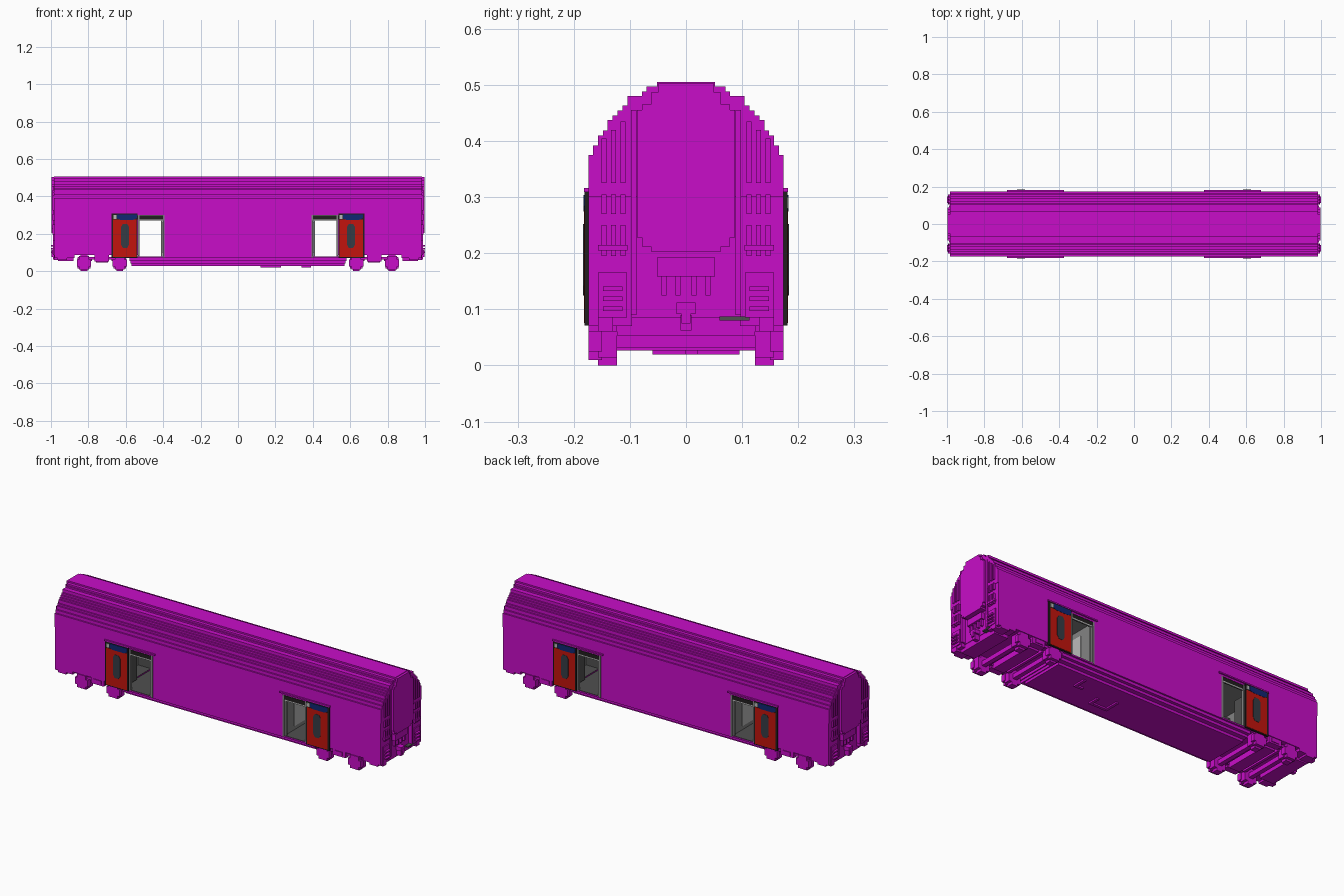
import bpy, bmesh, math

if "Cube" in bpy.data.objects:
    bpy.data.objects.remove(bpy.data.objects["Cube"])


def material(name, r, g, b):
    m = bpy.data.materials.new(name)
    m.use_nodes = True
    m.diffuse_color = (r, g, b, 1)
    m.node_tree.nodes["Principled BSDF"].inputs["Base Color"].default_value = (r, g, b, 1)
    return m


MAGENTA = material("magenta paint", 0.58, 0.004, 0.58)
RED = material("door red", 0.54, 0.007, 0.004)
NAVY = material("navy", 0.005, 0.02, 0.17)
BLACK = material("rubber black", 0.015, 0.013, 0.013)
GLASS = material("dark glass", 0.035, 0.045, 0.06)
DARK = material("dark grey", 0.08, 0.08, 0.08)
GREY = material("mid grey", 0.23, 0.23, 0.23)
LIGHT = material("light grey", 0.5, 0.5, 0.5)


def finish(name, mat, bm):
    bmesh.ops.recalc_face_normals(bm, faces=bm.faces)
    me = bpy.data.meshes.new(name)
    bm.to_mesh(me)
    bm.free()
    me.materials.append(mat)
    ob = bpy.data.objects.new(name, me)
    bpy.context.collection.objects.link(ob)
    return ob


def boxes(name, mat, items, mx=False, my=False):
    """One object from boxes (x0, x1, y0, y1, z0, z1), optionally mirrored in x and y."""
    bm = bmesh.new()
    for x0, x1, y0, y1, z0, z1 in items:
        for sx in ((1, -1) if mx else (1,)):
            for sy in ((1, -1) if my else (1,)):
                vs = bmesh.ops.create_cube(bm, size=1)["verts"]
                for v in vs:
                    v.co = (sx * ((x0 + x1) / 2 + v.co.x * (x1 - x0)),
                            sy * ((y0 + y1) / 2 + v.co.y * (y1 - y0)),
                            (z0 + z1) / 2 + v.co.z * (z1 - z0))
    return finish(name, mat, bm)


def prism(name, mat, outline, a, b, axis="x"):
    """Outline (u, z) extruded from a to b along x or y."""
    bm = bmesh.new()
    place = (lambda u, z: (a, u, z)) if axis == "x" else (lambda u, z: (u, a, z))
    face = bm.faces.new([bm.verts.new(place(u, z)) for u, z in outline])
    out = bmesh.ops.extrude_face_region(bm, geom=[face])["geom"]
    d = (b - a, 0, 0) if axis == "x" else (0, b - a, 0)
    bmesh.ops.translate(bm, vec=d, verts=[v for v in out if isinstance(v, bmesh.types.BMVert)])
    return finish(name, mat, bm)


def stepped(steps, z0):
    """Symmetric staircase outline from (half width, top) steps above z0."""
    right, z = [], z0
    for y, top in steps:
        right += [(y, z), (y, top)]
        z = top
    return right + [(-y, z) for y, z in reversed(right)]


# Roof: stepped arch over the whole length
ROOF = [(.174, .375), (.166, .392), (.157, .41), (.148, .419), (.14, .437), (.131, .445),
        (.122, .454), (.113, .463), (.104, .48), (.078, .488), (.07, .497), (.052, .505)]
prism("roof_shell", MAGENTA, stepped(ROOF, .30), -.985, .985)

# Lower body between the roof and the floor, leaving the vestibules open
W = .174
boxes("middle_body", MAGENTA, [(-.395, .395, -W, W, .07, .30)])
boxes("end_body", MAGENTA, [
    (.66, .965, -W, W, .085, .30),
    (.875, .945, .123, W, .07, .09), (.915, .965, .123, W, .06, .09)], mx=True, my=True)
boxes("corner_pillars", MAGENTA, [(.96, .982, .096, W, .07, .30)], mx=True, my=True)
boxes("vestibule_side_walls", MAGENTA, [(.533, .66, .162, W, .085, .30)], mx=True, my=True)
boxes("vestibule_base", MAGENTA, [(.39, .58, -W, W, .07, .077), (.575, .67, -W, W, .083, .088)], mx=True)

# Vestibule lining
boxes("vestibule_floor", DARK, [(.395, .58, -.172, .172, .076, .079),
                               (.575, .66, -.16, .16, .087, .09)], mx=True)
boxes("vestibule_walls", GREY, [(.394, .402, -.17, .17, .078, .30),
                               (.652, .661, -.161, .161, .088, .30),
                               (.534, .652, .156, .163, .088, .30)], mx=True, my=True)
boxes("vestibule_ceiling", GREY, [(.395, .66, -.172, .172, .293, .301)], mx=True)
boxes("inner_panels", LIGHT, [(.402, .405, -.09, .09, .10, .26)], mx=True)
boxes("inner_lockers", DARK, [(.56, .652, .07, .156, .088, .27)], mx=True, my=True)

# Door frames, heads and rain strips
boxes("opening_frame", GREY, [(.392, .400, .165, .176, .072, .30),
                             (.404, .411, .160, .172, .078, .29),
                             (.526, .535, .162, .176, .078, .30)], mx=True, my=True)
boxes("opening_head", BLACK, [(.400, .536, .160, .175, .276, .298)], mx=True, my=True)
boxes("opening_head_strip", LIGHT, [(.402, .534, .170, .1755, .270, .277)], mx=True, my=True)
boxes("rain_strip", MAGENTA, [(.375, .68, .170, .182, .309, .316)], mx=True, my=True)
boxes("door_surround", BLACK, [(.536, .677, .172, .1805, .071, .309)], mx=True, my=True)
boxes("door_leaf", RED, [(.542, .667, .179, .182, .076, .276)], mx=True, my=True)

# Door window, sign band and marker lamp on each of four doors
WINDOW = [(-.012, .125), (.012, .125), (.022, .142), (.022, .235), (.012, .252),
          (-.012, .252), (-.022, .235), (-.022, .142)]
for side, sy in (("front", -1), ("back", 1)):
    for end, cx in (("left", .604), ("right", -.604)):
        label = f"{side}_{end}"
        prism(f"{label}_door_window", GLASS, [(cx + u, z) for u, z in WINDOW],
              sy * .18, sy * .1835, axis="y")
        s = -sy  # sign band starts beside the lamp
        x = lambda u: cx + s * u
        band = [(-.042, .281), (-.025, .274), (.045, .274), (.063, .284), (.063, .304), (-.042, .304)]
        prism(f"{label}_door_sign", NAVY, [(x(u), z) for u, z in band],
              sy * .18, sy * .183, axis="y")
        a, b = sorted((x(-.062), x(-.046)))
        y0, y1 = sorted((sy * .18, sy * .183))
        boxes(f"{label}_door_lamp", LIGHT, [(a, b, y0, y1, .280, .300)])

# End wall: raised stepped gangway panel
half = [(.052, .203), (.062, .203), (.062, .212), (.078, .212), (.078, .228), (.087, .228),
        (.087, .455), (.078, .455), (.078, .465), (.062, .465), (.062, .486), (.05, .486), (.05, .502)]
PANEL = half + [(-y, z) for y, z in reversed(half)]
for name, s in (("left", 1), ("right", -1)):
    prism(f"{name}_gangway_panel", MAGENTA, PANEL, s * .96, s * .998)
boxes("gangway_frame", MAGENTA, [(.96, .988, .088, .098, .09, .455)], mx=True, my=True)

# End wall: vertical slats, lower ribs and corner steps
slats = []
for y in (.108, .125, .142):
    top = .435 - (y - .108) * .9
    slats += [(.98, .992, y, y + .009, .325, top),
              (.98, .992, y, y + .009, .27, .305),
              (.98, .992, y, y + .009, .195, .25)]
boxes("end_slats", MAGENTA, slats, mx=True, my=True)
boxes("end_cabinet", MAGENTA, [(.98, .988, .105, .157, .085, .166)], mx=True, my=True)
boxes("end_ribs", MAGENTA, [(.985, 1.0, .113, .148, z, z + .008) for z in (.097, .115, .133)],
      mx=True, my=True)
boxes("end_rail", MAGENTA, [(.98, .995, .104, .157, .205, .215)], mx=True, my=True)
boxes("end_steps", MAGENTA, [(.94, .985, .13, .157, .06, .09)], mx=True, my=True)

# Coupler, hoses and junction box
boxes("coupler", MAGENTA, [(.90, .99, -.01, .01, .062, .09), (.955, .996, -.017, .017, .092, .112),
                          (.97, .998, -.008, .008, .075, .10)], mx=True)
boxes("junction_box", MAGENTA, [(.96, .985, -.052, .052, .158, .192)], mx=True)
boxes("hoses", MAGENTA, [(.965, .978, y, y + .009, .125, .16) for y in (.01, .035)], mx=True, my=True)
boxes("end_beam", MAGENTA, [(.88, .962, -.123, .123, .053, .087)], mx=True)
boxes("coupling_lever", DARK, [(.96, .985, .06, .113, .080, .087)])

# Underframe: three stepped layers and the equipment below
boxes("underframe", MAGENTA, [(-.58, .58, -.165, .165, .055, .071),
                             (-.575, .575, -.148, .148, .041, .056),
                             (-.57, .57, -.123, .123, .027, .042)])
boxes("underfloor_equipment", MAGENTA, [(.12, .23, -.06, -.045, .019, .028), (.12, .135, -.06, .03, .019, .028),
                                       (.215, .23, -.06, .0, .019, .028), (.34, .39, .02, .035, .019, .028),
                                       (.375, .39, .02, .095, .019, .028)])

# Bogies: wheels, axle boxes, side frames and axles
wheel, axlebox, axle = [], [], []
for cx in (.823, .632):
    wheel += [(cx - .018, cx + .018, .123, .157, 0, .086), (cx - .034, cx + .034, .123, .157, .014, .074)]
    axlebox += [(cx - .038, cx + .038, .150, W, .025, .062), (cx - .026, cx + .026, .150, W, .010, .082)]
    axle += [(cx - .012, cx + .012, -.125, .125, .032, .056)]
boxes("wheels", MAGENTA, wheel, mx=True, my=True)
boxes("axle_boxes", MAGENTA, axlebox, mx=True, my=True)
boxes("axles", MAGENTA, axle, mx=True)
boxes("bogie_side_frames", MAGENTA, [(.60, .855, .128, .160, .062, .075), (.69, .768, .135, .17, .052, .087),
                                    (.705, .75, .15, W, .06, .08)], mx=True, my=True)
boxes("bogie_bolster", MAGENTA, [(.695, .76, -.13, .13, .045, .087), (.66, .675, -.13, .13, .055, .075),
                                (.78, .795, -.13, .13, .055, .075)], mx=True)
